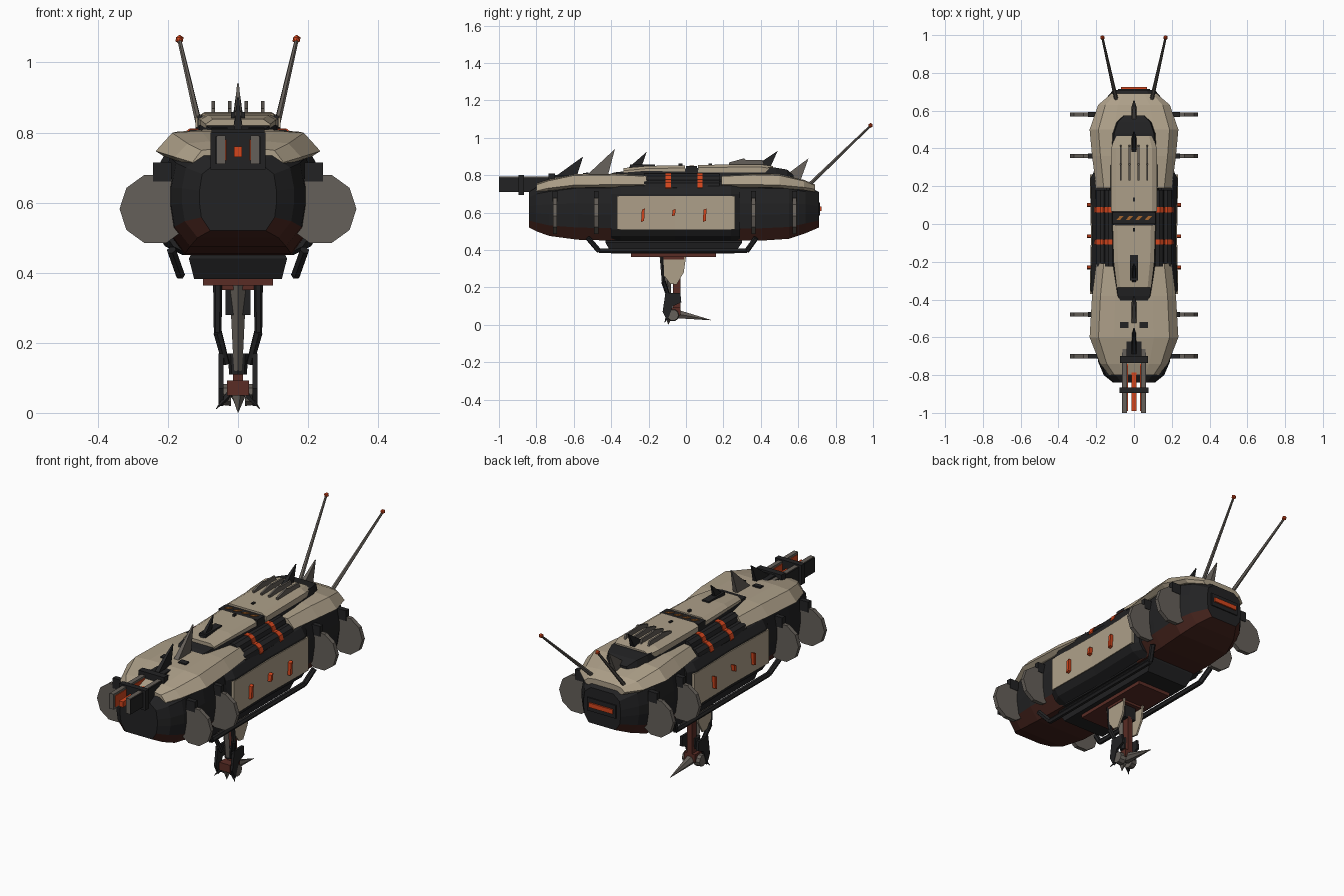
import bpy, bmesh, math
from mathutils import Vector

if "Cube" in bpy.data.objects:
    bpy.data.objects.remove(bpy.data.objects["Cube"])


def mat(name, r, g, b):
    m = bpy.data.materials.new(name)
    m.diffuse_color = (r, g, b, 1)
    m.use_nodes = True
    m.node_tree.nodes["Principled BSDF"].inputs["Base Color"].default_value = m.diffuse_color
    return m


TAN = mat("tan_armour", 0.42, 0.35, 0.25)
DARK = mat("charcoal", 0.016, 0.016, 0.017)
GREY = mat("grey_metal", 0.13, 0.115, 0.10)
RUST = mat("dark_red", 0.10, 0.025, 0.018)
BELLY = mat("belly_red", 0.06, 0.017, 0.012)
ORANGE = mat("orange_red", 0.65, 0.06, 0.012)
AMBER = mat("amber", 0.38, 0.13, 0.025)


def finish(name, bm, *mats):
    bmesh.ops.recalc_face_normals(bm, faces=bm.faces)
    me = bpy.data.meshes.new(name)
    bm.to_mesh(me)
    bm.free()
    for m in mats:
        me.materials.append(m)
    ob = bpy.data.objects.new(name, me)
    bpy.context.collection.objects.link(ob)
    return ob


def loft(name, rings, *mats):
    """Skin a list of closed rings and cap both ends."""
    bm = bmesh.new()
    vs = [[bm.verts.new(p) for p in r] for r in rings]
    n = len(vs[0])
    for a, b in zip(vs, vs[1:]):
        for i in range(n):
            bm.faces.new((a[i], a[(i + 1) % n], b[(i + 1) % n], b[i]))
    bm.faces.new(vs[0])
    bm.faces.new(vs[-1])
    return finish(name, bm, *mats)


def box(name, x0, x1, y0, y1, z0, z1, m):
    return loft(name, [[(x, y0, z0), (x, y1, z0), (x, y1, z1), (x, y0, z1)] for x in (x0, x1)], m)


def plate(name, pts, x0, x1, m):
    """Side profile (y, z) extruded along x."""
    return loft(name, [[(x, y, z) for y, z in pts] for x in (x0, x1)], m)


def rod(name, p, q, r1, r2, m, n=8):
    p, q = Vector(p), Vector(q)
    rot = (q - p).to_track_quat('Z', 'Y')
    circ = [(math.cos(2 * math.pi * i / n), math.sin(2 * math.pi * i / n)) for i in range(n)]
    return loft(name, [[c + rot @ Vector((r * a, r * b, 0)) for a, b in circ]
                       for c, r in ((p, r1), (q, r2))], m)


def ball(name, c, r, m):
    bm = bmesh.new()
    bmesh.ops.create_icosphere(bm, subdivisions=1, radius=r)
    bmesh.ops.translate(bm, verts=bm.verts, vec=c)
    return finish(name, bm, m)


def mirrored(half):
    """Half profile (bottom to top) completed across x = 0."""
    return half + [(-x, y, z) for x, y, z in reversed(half)]


# Hull: stations of (y, half width, bottom, top)
SHAPE = [(.72, 0), (.95, .2), (1, .42), (1, .6), (.93, .85), (.6, 1)]
stations = [(-.84, .11, .52, .71), (-.80, .16, .50, .735), (-.73, .19, .475, .755), (-.58, .21, .455, .78),
            (-.38, .21, .45, .78), (-.2, .20, .45, .78), (.2, .20, .45, .78), (.4, .21, .45, .78),
            (.55, .21, .46, .775), (.64, .17, .49, .75), (.71, .11, .52, .71)]
hull = loft("hull", [mirrored([(w * a, y, z0 + (z1 - z0) * b) for a, b in SHAPE])
                     for y, w, z0, z1 in stations], DARK, BELLY)
for f in hull.data.polygons:
    if f.normal.z < -.3 and abs(f.center.y + .06) > .25:
        f.material_index = 1


# Tan top armour, front and rear: stations of (y, half width, edge bottom, top)
def armour(name, st):
    loft(name, [mirrored([(w * .9, y, zb), (w, y, zb + .015), (w * .8, y, zt - .006), (w * .45, y, zt)])
                for y, w, zb, zt in st], TAN)


armour("front_armour", [(-.80, .13, .70, .755), (-.74, .18, .715, .775), (-.6, .235, .732, .805),
                        (-.38, .222, .735, .808), (-.21, .20, .735, .80)])
armour("rear_armour", [(.19, .20, .735, .80), (.36, .222, .735, .808), (.5, .235, .732, .805),
                       (.63, .19, .72, .775), (.69, .12, .71, .75)])

# Dark spine with raised tan covers
loft("spine_base", [mirrored([(w * 1.15, y, .77), (w, y, z)]) for y, w, z in
                    [(-.43, .06, .80), (-.38, .085, .815), (-.2, .105, .835), (.3, .115, .84),
                     (.48, .105, .84), (.54, .085, .83), (.575, .05, .80)]], DARK)
for name, st in (("front_spine_cover", [(-.335, .085, .838), (-.2, .10, .85), (-.005, .105, .852)]),
                 ("rear_spine_cover", [(.065, .112, .855), (.4, .112, .858), (.465, .095, .848)])):
    loft(name, [mirrored([(w * 1.08, y, .815), (w * 1.08, y, z - .014), (w * .85, y, z)])
                for y, w, z in st], TAN)
box("spine_band", -.115, .115, 0, .06, .80, .848, DARK)
for i in range(4):
    x = -.075 + i * .05
    loft("band_chevron", [[(x - .02, .02, z), (x, .02, z), (x + .02, .042, z), (x, .042, z)]
                          for z in (.846, .852)], AMBER)
box("spine_hatch", -.02, .02, -.3, -.165, .83, .858, DARK)
for y in (-.03, .13):
    box("spine_stud", -.006, .006, y - .01, y + .01, .85, .862, DARK)

# Back spikes along the centre line
for y, z, ty, tz, m in ((-.71, .785, -.55, .90, DARK), (-.53, .80, -.38, .94, GREY), (-.33, .82, -.21, .925, DARK),
                        (.37, .85, .49, .93, DARK), (.52, .79, .655, .89, GREY)):
    ym = ty - .04
    loft("back_spike", [[(x * s, y, z), (x * s, ym, z - .01), (x * .2 * s, ty, tz)]
                        for x, s in ((.014, -1), (.014, 1))], m)

# Comb of four thin fins
for x in (-.07, -.023, .023, .07):
    plate("comb_fin", [(.23, .85), (.23, .868), (.31, .89), (.32, .882), (.41, .88), (.42, .85)],
          x - .005, x + .005, GREY)

# Gun on the bow
box("gun_mount", -.075, .075, -.735, -.70, .69, .81, DARK)
box("gun_cradle", -.04, .04, -.72, -.60, .74, .80, DARK)
box("gun_clamp", -.078, .078, -.895, -.865, .695, .80, DARK)
box("gun_core", -.012, .012, -.99, -.73, .73, .76, ORANGE)

for s in (-1, 1):
    box("gun_barrel", s * .036, s * .06, -1, -.66, .71, .792, GREY)
    box("barrel_cheek", s * .06, s * .064, -1, -.66, .71, .788, DARK)
    box("barrel_glow_strip", s * .033, s * .036, -.99, -.74, .72, .78, ORANGE)
    plate("bow_vent", [(-.55, .80), (-.52, .80), (-.52, .814), (-.55, .812)], s * .03, s * .075, DARK)

    # Flank block with tan panel and orange marks
    half = [(.15, .45), (.2, .475), (.222, .51), (.222, .70), (.2, .74), (.14, .77)]
    loft("flank_block", [[(s * (x + dx), y, z) for x, z in half] for y, dx in
                         ((-.40, -.015), (-.35, .008), (-.06, 0), (.24, .008), (.29, -.015))], DARK)
    loft("flank_panel", [[(s * .215, y, .51), (s * x, y, .51), (s * x, y, .69), (s * .215, y, .69)]
                         for y, x in ((-.37, .234), (-.06, .228), (.262, .234))], TAN)
    for y, z0, z1 in ((-.23, .55, .622), (-.065, .58, .62), (.1, .55, .622)):
        plate("flank_mark", [(y - .01, z0), (y + .006, z0 + .006), (y + .01, z1), (y - .006, z1 - .006)],
              s * .225, s * .248, ORANGE)

    # Shoulder tanks with orange bands
    for x, z, r in ((.165, .735, .04), (.125, .775, .035)):
        rod("shoulder_tank", (s * x, -.225, z), (s * x, .18, z), r, r, DARK, 10)
        for y in (-.095, .075):
            rod("tank_band", (s * x, y - .014, z), (s * x, y + .014, z), r + .004, r + .004, ORANGE, 10)

    # Side discs with small brackets
    for y in (-.70, -.48, .36, .58):
        rod("side_disc", (s * .236, y - .011, .582), (s * .236, y + .011, .582), .102, .102, GREY, 10)
        box("disc_bracket", s * .19, s * .243, y - .013, y + .013, .66, .715, DARK)

    # Skid rails
    path = [(.19, -.525, .465), (.165, -.465, .395), (.165, .325, .395), (.19, .375, .465)]
    for a, b in zip(path, path[1:]):
        rod("skid_rail", (s * a[0], *a[1:]), (s * b[0], *b[1:]), .014, .014, DARK, 6)

    # Antennas
    rod("antenna", (s * .092, .65, .74), (s * .167, .985, 1.063), .011, .006, GREY, 6)
    ball("antenna_tip", (s * .167, .987, 1.066), .013, ORANGE)

    # Hanging claw: side plates, bent arms and fingers
    plate("claw_plate", [(-.14, .365), (0, .365), (-.012, .28), (-.05, .215), (-.085, .22), (-.13, .28)],
          s * .056, s * .066, TAN)
    arm = [(.058, -.13, .37), (.058, -.12, .23), (.034, -.09, .14)]
    for a, b in zip(arm, arm[1:]):
        rod("claw_arm", (s * a[0], *a[1:]), (s * b[0], *b[1:]), .013, .011, DARK, 6)
    plate("claw_finger", [(-.11, .17), (-.03, .17), (-.025, .12), (-.07, .10), (-.10, .02), (-.125, .07)],
          s * .042, s * .055, DARK)
    rod("claw_prong", (s * .02, -.09, .06), (s * .062, -.115, .012), .014, .001, DARK, 5)
    rod("claw_roller", (s * .02, -.07, .052), (s * .052, -.07, .052), .034, .03, GREY, 10)

# Stern light bar
box("stern_plate", -.085, .085, .70, .716, .585, .655, DARK)
box("stern_light", -.07, .07, .71, .724, .608, .632, ORANGE)

# Belly box and red mount plate
loft("belly_box", [[(-x, y0, z), (x, y0, z), (x, y1, z), (-x, y1, z)] for x, y0, y1, z in
                   ((.125, -.40, .26, .382), (.14, -.43, .30, .44), (.13, -.43, .30, .46))], DARK)
box("mount_plate", -.1, .1, -.295, .16, .363, .385, RUST)
box("mount_collar", -.07, .07, -.12, -.01, .35, .365, RUST)

# Claw centre: dark block, grey blade, red post and hub, spikes
box("claw_block", -.036, .036, -.11, -.03, .28, .365, DARK)
rod("claw_blade", (0, -.11, .365), (0, -.09, .12), .024, .012, GREY, 4)
box("claw_post", -.014, .014, -.07, -.03, .09, .29, RUST)
box("claw_hub", -.032, .032, -.115, -.03, .05, .092, RUST)
rod("claw_wrist", (0, -.07, .11), (0, -.07, .17), .025, .03, DARK, 8)
rod("claw_spur", (0, -.06, .06), (0, .135, .025), .028, .001, GREY, 6)
rod("claw_point", (0, -.09, .05), (0, -.095, .001), .022, .001, GREY, 5)
